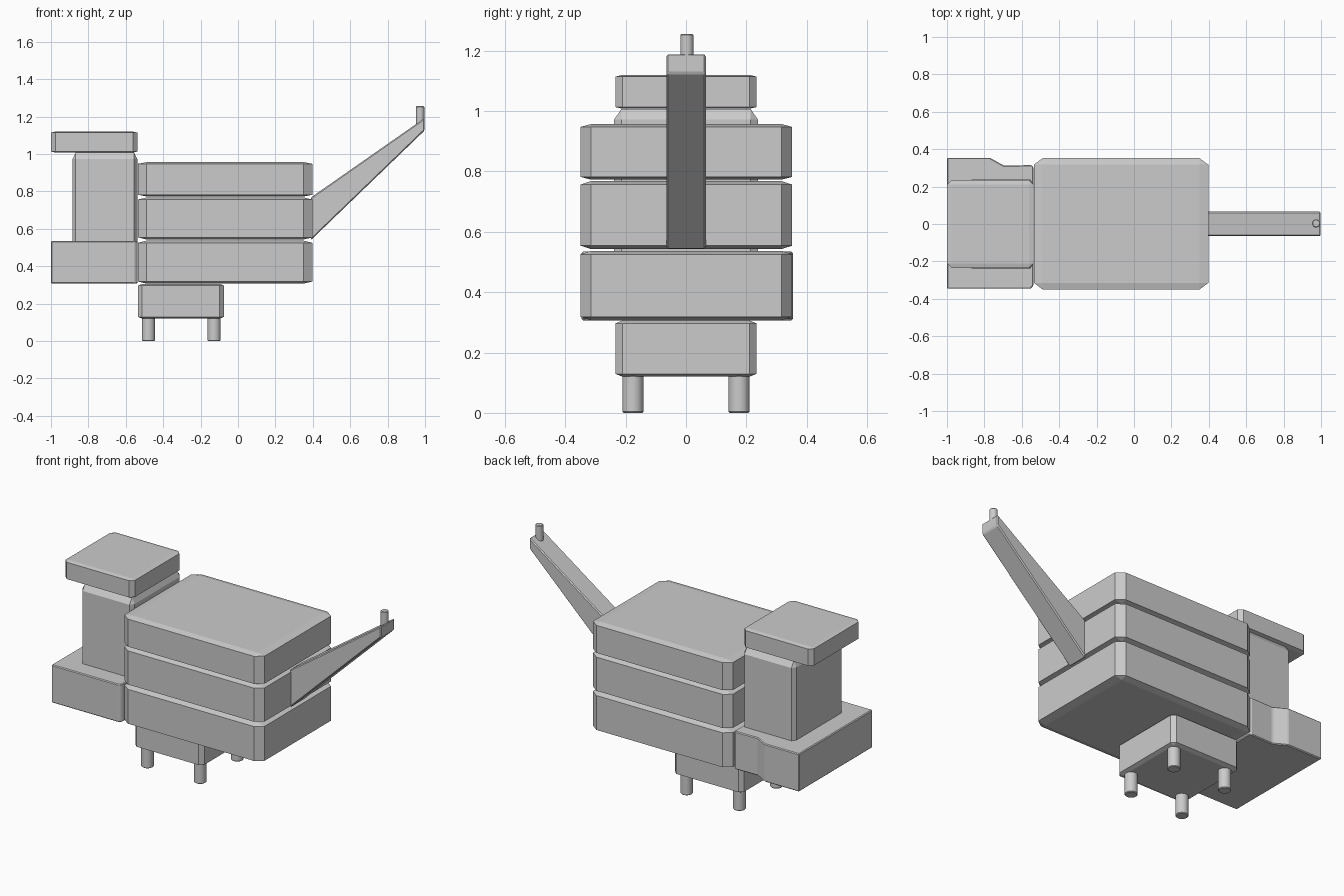
import bpy, bmesh

if "Cube" in bpy.data.objects:
    bpy.data.objects.remove(bpy.data.objects["Cube"])


def finish(bm, name):
    bmesh.ops.recalc_face_normals(bm, faces=bm.faces)
    mesh = bpy.data.meshes.new(name)
    bm.to_mesh(mesh)
    bm.free()
    ob = bpy.data.objects.new(name, mesh)
    bpy.context.collection.objects.link(ob)
    return ob


def bevel(bm, width):
    bmesh.ops.bevel(bm, geom=bm.edges[:], offset=width, segments=1,
                    affect='EDGES', clamp_overlap=True)


def box(name, lo, hi, frac=0.05):
    """Chamfered unit cube stretched to fit, so chamfers follow each dimension."""
    bm = bmesh.new()
    bmesh.ops.create_cube(bm, size=1)
    bevel(bm, frac)
    for v in bm.verts:
        v.co = [a + (c + 0.5) * (b - a) for a, b, c in zip(lo, hi, v.co)]
    return finish(bm, name)


def prism(name, pts, direction, width):
    """Extruded outline with small chamfers."""
    bm = bmesh.new()
    face = bm.faces.new([bm.verts.new(p) for p in pts])
    new = bmesh.ops.extrude_face_region(bm, geom=[face])['geom']
    bmesh.ops.translate(bm, vec=direction,
                        verts=[g for g in new if isinstance(g, bmesh.types.BMVert)])
    bmesh.ops.recalc_face_normals(bm, faces=bm.faces)
    bevel(bm, width)
    return finish(bm, name)


def post(name, x, y, z0, z1, r):
    bpy.ops.mesh.primitive_cylinder_add(vertices=24, radius=r, depth=z1 - z0,
                                        location=(x, y, (z0 + z1) / 2))
    ob = bpy.context.object
    ob.name = name
    mod = ob.modifiers.new("rim", 'BEVEL')
    mod.width = 0.004
    mod.segments = 1
    mod.limit_method = 'ANGLE'
    bpy.ops.object.shade_smooth_by_angle()


# Three stacked decks
for i, (z0, z1) in enumerate([(0.307, 0.537), (0.543, 0.768), (0.773, 0.957)]):
    box(f"deck_{i + 1}", (-0.535, -0.35, z0), (0.397, 0.352, z1))

# Lower housing and its four legs
box("lower_housing", (-0.535, -0.234, 0.12), (-0.075, 0.234, 0.306))
for x in (-0.479, -0.128):
    for y in (-0.176, 0.176):
        post("leg", x, y, 0.0, 0.125, 0.035)

# Side block with a stepped-in rear corner
outline = [(-1, -0.346), (-0.552, -0.346), (-0.538, -0.33), (-0.538, 0.305),
           (-0.548, 0.315), (-0.695, 0.312), (-0.77, 0.354), (-1, 0.354)]
prism("side_block", [(x, y, 0.307) for x, y in outline], (0, 0, 0.228), 0.005)

# Tower and its roof slab
box("tower", (-0.885, -0.238, 0.315), (-0.538, 0.238, 1.007))
box("roof_slab", (-1, -0.234, 1.008), (-0.538, 0.234, 1.12))

# Tapered boom and tip post
boom = [(0.39, 0.54), (0.39, 0.768), (0.997, 1.192), (0.997, 1.125)]
prism("boom", [(x, -0.065, z) for x, z in boom], (0, 0.131, 0), 0.006)
post("tip_post", 0.974, 0.003, 1.15, 1.256, 0.022)
